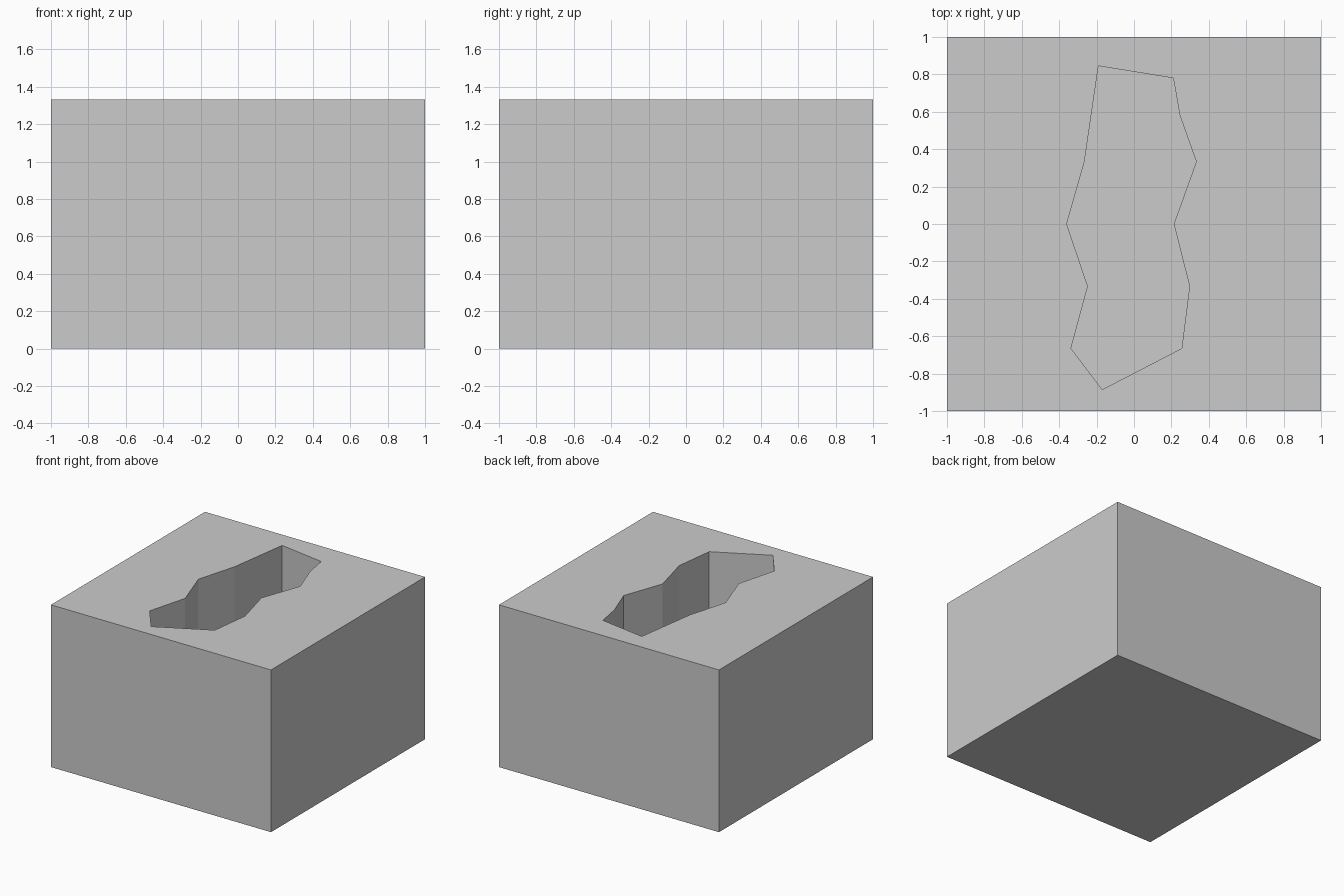
import bpy

if "Cube" in bpy.data.objects:
    bpy.data.objects.remove(bpy.data.objects["Cube"])

HEIGHT = 1.333
PIT_FLOOR = 0.333

# Irregular outline of the pit, clockwise seen from above
PIT_OUTLINE = [
    (-0.19, 0.845), (0.21, 0.78), (0.245, 0.58), (0.333, 0.333),
    (0.213, 0.0), (0.297, -0.333), (0.255, -0.665), (-0.17, -0.885),
    (-0.337, -0.665), (-0.247, -0.333), (-0.36, 0.0), (-0.265, 0.333),
]


def prism(name, outline, bottom, top):
    """Closed vertical prism from a clockwise outline."""
    n = len(outline)
    verts = [(x, y, z) for z in (bottom, top) for x, y in outline]
    faces = [tuple(range(n)), tuple(reversed(range(n, 2 * n)))]
    for i in range(n):
        j = (i + 1) % n
        faces.append((i, i + n, j + n, j))
    mesh = bpy.data.meshes.new(name)
    mesh.from_pydata(verts, [], faces)
    obj = bpy.data.objects.new(name, mesh)
    bpy.context.collection.objects.link(obj)
    return obj


# Solid ground block
block = prism("ground_block", [(-1, -1), (-1, 1), (1, 1), (1, -1)], 0, HEIGHT)

# Pit sunk into the top
cutter = prism("pit_cutter", PIT_OUTLINE, PIT_FLOOR, HEIGHT + 0.2)
cutter.hide_render = True
cutter.hide_set(True)

cut = block.modifiers.new("pit", 'BOOLEAN')
cut.operation = 'DIFFERENCE'
cut.solver = 'EXACT'
cut.object = cutter
